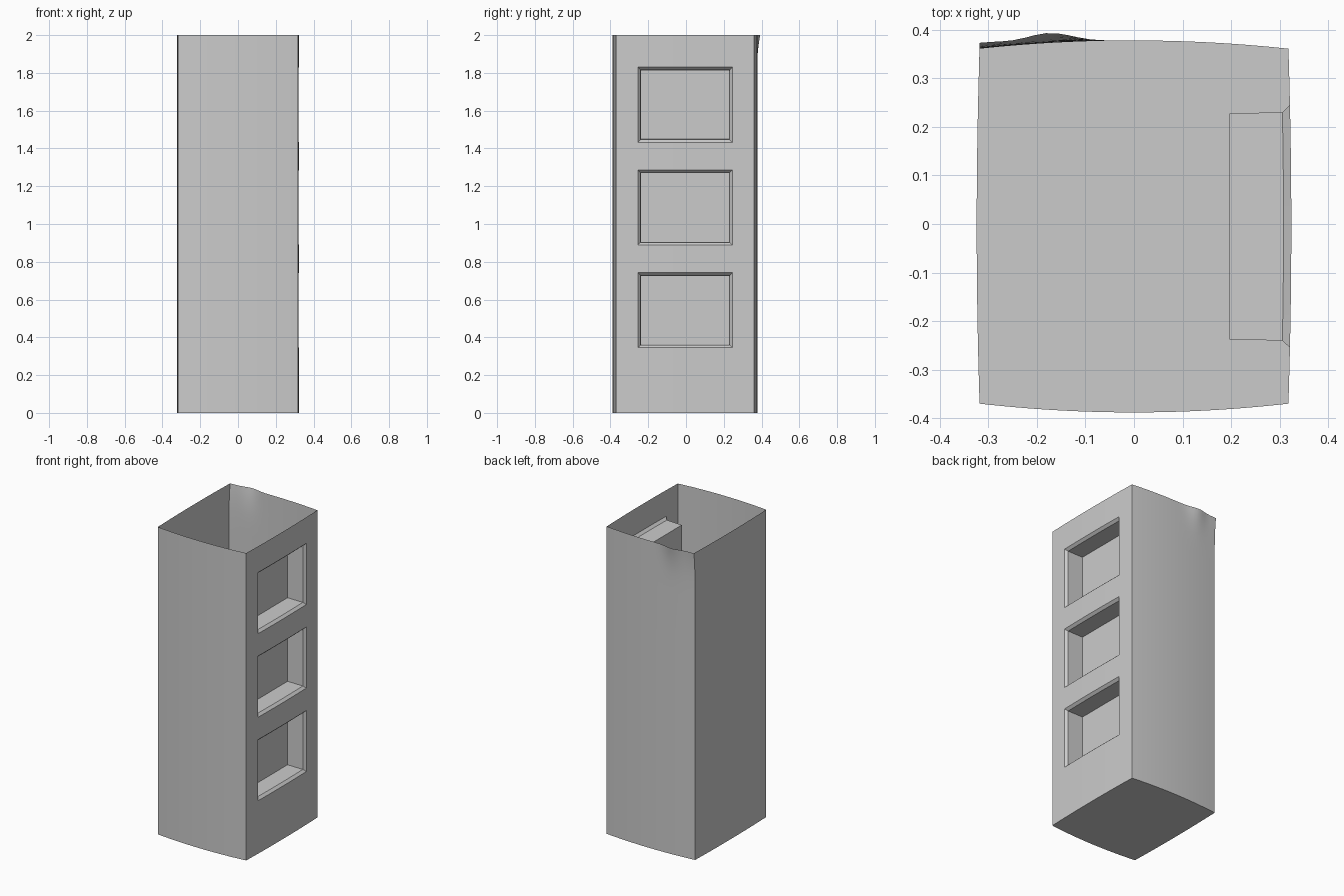
import bpy, bmesh, math

cube = bpy.data.objects.get("Cube")
if cube:
    bpy.data.objects.remove(cube, do_unlink=True)

HX, FRONT, BACK = 0.318, -0.37, 0.361      # corner positions
WIN_Y = (-0.255, 0.245)                    # window opening across the side wall
WINDOWS = [(0.345, 0.742), (0.888, 1.286), (1.432, 1.83)]
RECESS_X = 0.197


def lerp(a, b, n):
    return [a + (b - a) * i / n for i in range(n + 1)]


def bow(t, lo, hi, depth):
    """Gentle outward curve, zero at both corners."""
    u = (2 * t - lo - hi) / (hi - lo)
    return depth * (1 - u * u)


def lip(x, z):
    """Flared lip at one end of the back wall's top edge."""
    fade = max(0, (z - 1.7) / 0.3) ** 3
    swell = 0.02 * math.exp(-((x + 0.175) / 0.065) ** 2)
    corner = 0.012 * math.exp(-((x + 0.32) / 0.08) ** 2)
    return fade * (swell + corner)


# Outline, counterclockwise from the front right corner
xs = lerp(-HX, HX, 28)
ys = lerp(FRONT, WIN_Y[0], 3)[:-1] + lerp(*WIN_Y, 10) + lerp(WIN_Y[1], BACK, 3)[1:]
outline = [(x, FRONT - bow(x, -HX, HX, 0.018), False) for x in xs[:-1]]
outline += [(HX + bow(y, FRONT, BACK, 0.006), y, False) for y in ys[:-1]]
outline += [(x, BACK + bow(x, -HX, HX, 0.017), True) for x in reversed(xs[1:])]
outline += [(-HX - bow(y, FRONT, BACK, 0.006), y, y == BACK) for y in reversed(ys[1:])]

# Rows at the window edges, denser near the flared lip
zs = [0] + [z for w in WINDOWS for z in w] + lerp(1.86, 2, 5) + [1.7, 1.77]
zs.sort()

bm = bmesh.new()
rows = [[bm.verts.new((x, y + (lip(x, z) if back else 0), z)) for x, y, back in outline]
        for z in zs]
n = len(outline)
for low, high in zip(rows, rows[1:]):
    for i in range(n):
        j = (i + 1) % n
        bm.faces.new((low[i], low[j], high[j], high[i]))
bm.faces.new(list(reversed(rows[0])))      # floor
bm.normal_update()

# Window recesses: bevelled frame, then a flat-backed box
for z0, z1 in WINDOWS:
    cells = []
    for f in bm.faces:
        c = f.calc_center_median()
        if c.x > 0.3 and WIN_Y[0] < c.y < WIN_Y[1] and z0 < c.z < z1:
            cells.append(f)
    bmesh.ops.inset_region(bm, faces=cells, thickness=0.015, use_even_offset=True)
    for v in {v for f in cells for v in f.verts}:
        v.co.x -= 0.016
    bmesh.ops.inset_region(bm, faces=cells, thickness=0.002, use_even_offset=True)
    for v in {v for f in cells for v in f.verts}:
        v.co.x = RECESS_X

mesh = bpy.data.meshes.new("open_box_shell")
bm.to_mesh(mesh)
bm.free()
shell = bpy.data.objects.new("open_box_shell", mesh)
bpy.context.collection.objects.link(shell)

# Plain grey finish
grey = bpy.data.materials.new("light_grey")
grey.use_nodes = True
colour = (0.6, 0.6, 0.6, 1)
grey.diffuse_color = colour
grey.node_tree.nodes["Principled BSDF"].inputs["Base Color"].default_value = colour
mesh.materials.append(grey)

bpy.ops.object.select_all(action="DESELECT")
shell.select_set(True)
bpy.context.view_layer.objects.active = shell
bpy.ops.object.shade_smooth_by_angle(angle=math.radians(30))
